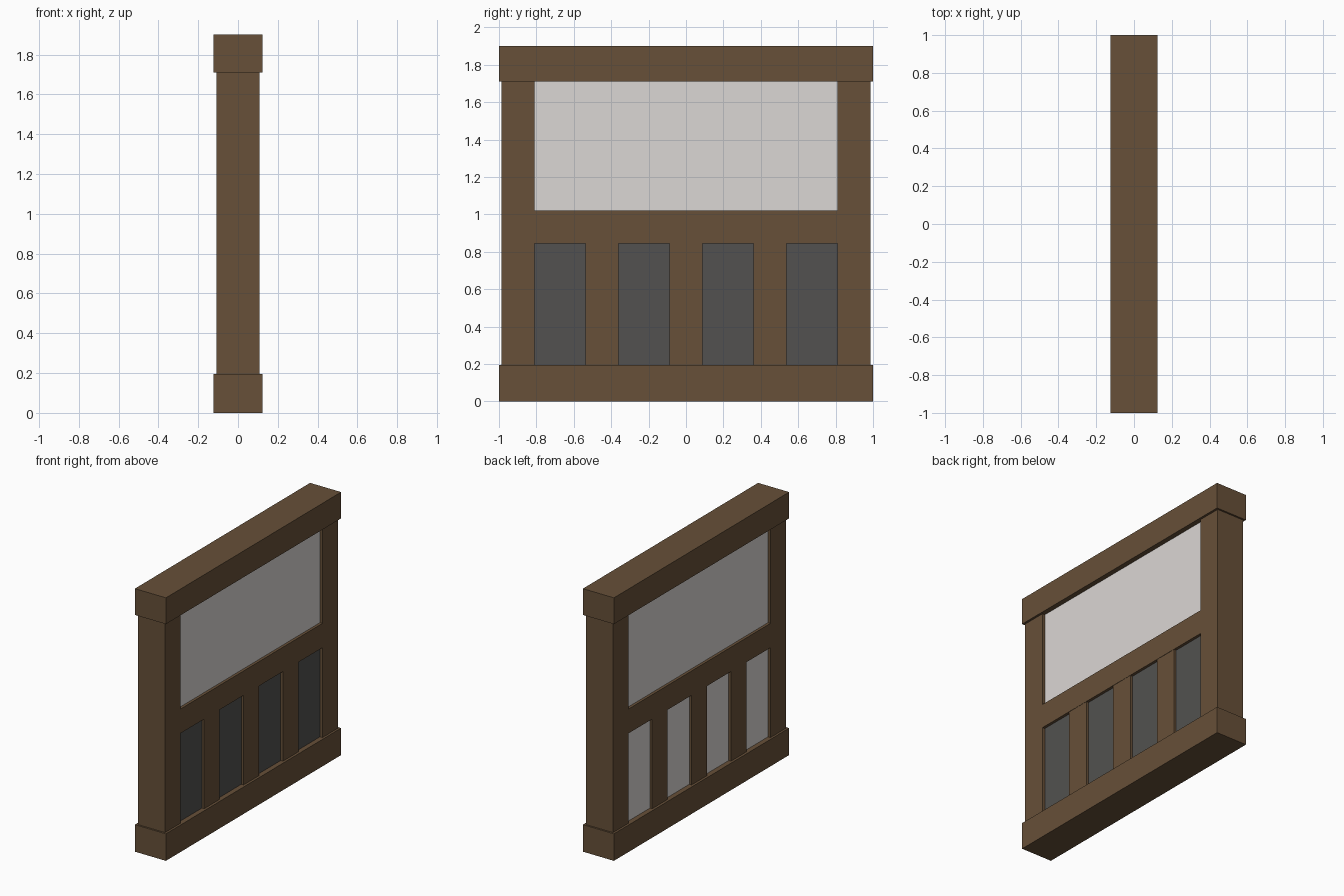
import bpy

if "Cube" in bpy.data.objects:
    bpy.data.objects.remove(bpy.data.objects["Cube"])


def material(name, r, g, b):
    m = bpy.data.materials.new(name)
    m.diffuse_color = (r, g, b, 1)
    m.use_nodes = True
    m.node_tree.nodes["Principled BSDF"].inputs["Base Color"].default_value = m.diffuse_color
    return m


WOOD = material("wood", 0.135, 0.08, 0.04)
PLASTER = material("plaster", 0.71, 0.68, 0.66)
SLATE = material("slate", 0.085, 0.083, 0.08)


def box(name, x, y, z, mat):
    """Box from (min, max) pairs on each axis."""
    spans = (x, y, z)
    bpy.ops.mesh.primitive_cube_add(size=1, location=[(a + b) / 2 for a, b in spans])
    ob = bpy.context.object
    ob.name = name
    ob.scale = [b - a for a, b in spans]
    bpy.ops.object.transform_apply(location=False, rotation=False, scale=True)
    ob.data.materials.append(mat)
    return ob


BEAM, FRAME, SLAT, PANEL = 0.124, 0.108, 0.106, 0.088   # half thicknesses
BASE, RAIL_LOW, RAIL_HIGH, HEAD, TOP = 0.195, 0.844, 1.02, 1.71, 1.9
INNER = 0.81

# Sill and head beams
box("bottom_beam", (-BEAM, BEAM), (-1, 1), (0, BASE), WOOD)
box("top_beam", (-BEAM, BEAM), (-1, 1), (HEAD, TOP), WOOD)

# End posts
for side, y in (("front", (-0.987, -INNER)), ("back", (INNER, 0.987))):
    box(side + "_post", (-FRAME, FRAME), y, (BASE, HEAD), WOOD)

# Middle rail and lower studs
box("middle_rail", (-FRAME, FRAME), (-INNER, INNER), (RAIL_LOW, RAIL_HIGH), WOOD)
studs = (-0.45, 0, 0.45)
for i, c in enumerate(studs):
    box(f"stud_{i + 1}", (-SLAT, SLAT), (c - 0.088, c + 0.088), (BASE, RAIL_LOW), WOOD)

# Upper infill panel
box("upper_panel", (-PANEL, PANEL), (-INNER, INNER), (RAIL_HIGH, HEAD), PLASTER)

# Lower infill: slate on the right face, plaster on the left face
edges = [-INNER] + [c + s * 0.088 for c in studs for s in (-1, 1)] + [INNER]
for i in range(0, len(edges), 2):
    y = (edges[i], edges[i + 1])
    box(f"lower_outer_panel_{i // 2 + 1}", (0, PANEL), y, (BASE, RAIL_LOW), SLATE)
    box(f"lower_inner_panel_{i // 2 + 1}", (-PANEL, 0), y, (BASE, RAIL_LOW), PLASTER)
